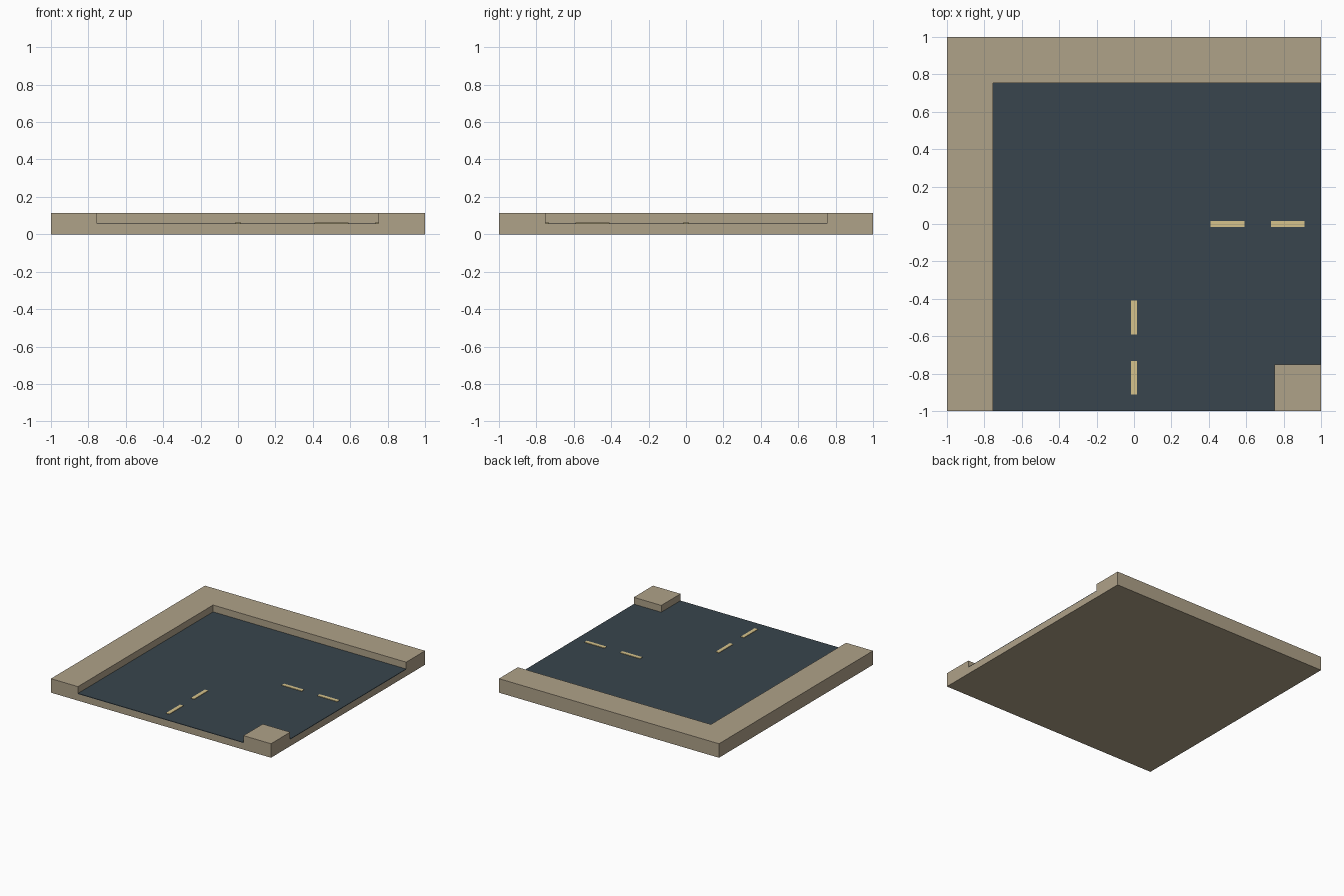
import bpy, bmesh

if "Cube" in bpy.data.objects:
    bpy.data.objects.remove(bpy.data.objects["Cube"])


def material(name, rgb):
    m = bpy.data.materials.new(name)
    m.diffuse_color = (*rgb, 1)
    m.use_nodes = True
    m.node_tree.nodes["Principled BSDF"].inputs["Base Color"].default_value = m.diffuse_color
    return m


STONE = material("stone", (0.43, 0.36, 0.25))
ASPHALT = material("asphalt", (0.04, 0.06, 0.075))
PAINT = material("paint", (0.67, 0.54, 0.26))


def slab(name, outline, z0, z1, mat):
    """Extrude a counter-clockwise xy outline from z0 to z1."""
    bm = bmesh.new()
    face = bm.faces.new([bm.verts.new((x, y, z0)) for x, y in outline])
    ext = bmesh.ops.extrude_face_region(bm, geom=[face], use_keep_orig=True)
    top = [v for v in ext["geom"] if isinstance(v, bmesh.types.BMVert)]
    bmesh.ops.translate(bm, verts=top, vec=(0, 0, z1 - z0))
    bmesh.ops.recalc_face_normals(bm, faces=bm.faces)
    mesh = bpy.data.meshes.new(name)
    bm.to_mesh(mesh)
    bm.free()
    mesh.materials.append(mat)
    ob = bpy.data.objects.new(name, mesh)
    bpy.context.collection.objects.link(ob)
    return ob


def rect(x0, x1, y0, y1):
    return [(x0, y0), (x1, y0), (x1, y1), (x0, y1)]


K = 0.755                          # kerb line
BASE, ROAD, MARK, TOP = 0.054, 0.059, 0.063, 0.115

# Foundation slab
slab("base", rect(-1, 1, -1, 1), 0, BASE, STONE)

# Road bend, notched around the inner corner
slab("road", [(-K, -1), (0.75, -1), (0.75, -0.75), (1, -0.75), (1, K), (-K, K)],
     BASE, ROAD, ASPHALT)

# Outer L-shaped pavement and inner corner pavement
slab("outer_pavement", [(-1, -1), (-K, -1), (-K, K), (1, K), (1, 1), (-1, 1)],
     BASE, TOP, STONE)
slab("inner_pavement", rect(0.75, 1, -1, -0.75), BASE, TOP, STONE)

# Centre-line dashes on both arms of the bend
for i, (a, b) in enumerate([(0.408, 0.59), (0.732, 0.912)], 1):
    slab(f"side_dash_{i}", rect(a, b, -0.015, 0.015), ROAD, MARK, PAINT)
    slab(f"front_dash_{i}", rect(-0.015, 0.015, -b, -a), ROAD, MARK, PAINT)
